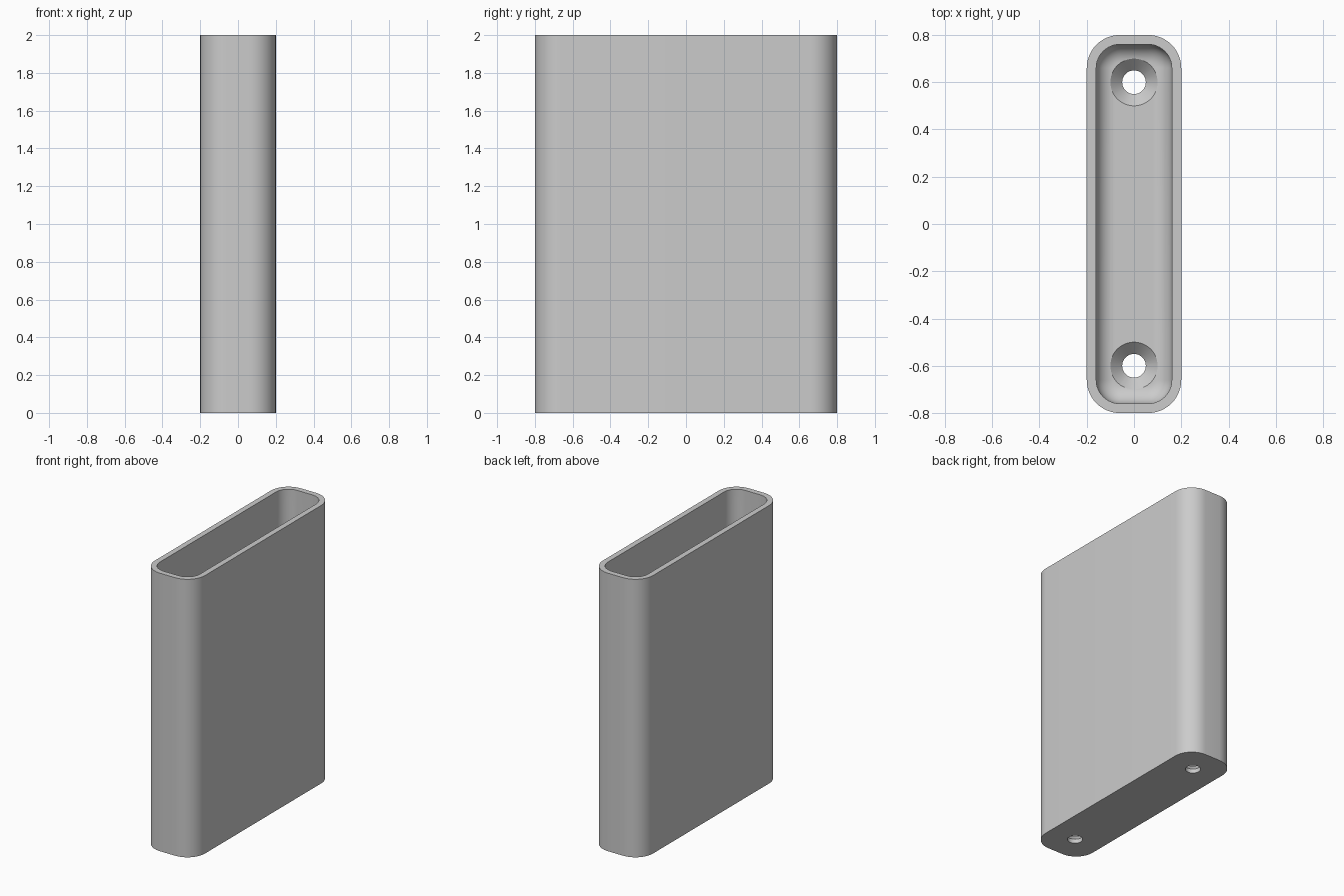
import bpy, bmesh, math

if "Cube" in bpy.data.objects:
    bpy.data.objects.remove(bpy.data.objects["Cube"])

HALF_X, HALF_Y, HEIGHT = 0.2, 0.8, 2.0
CORNER, WALL, FLOOR, FILLET = 0.14, 0.04, 0.08, 0.08
STEPS = 12

grey = bpy.data.materials.new("plain grey")
grey.use_nodes = True
grey.diffuse_color = (0.6, 0.6, 0.6, 1)
grey.node_tree.nodes["Principled BSDF"].inputs["Base Color"].default_value = (0.6, 0.6, 0.6, 1)


def rounded_loop(inset, z):
    """Rounded rectangle outline, moved inwards by inset."""
    r = CORNER - inset
    points = []
    for quarter, (sx, sy) in enumerate([(1, 1), (-1, 1), (-1, -1), (1, -1)]):
        for i in range(STEPS + 1):
            a = (quarter + i / STEPS) * math.pi / 2
            points.append((sx * (HALF_X - CORNER) + r * math.cos(a),
                           sy * (HALF_Y - CORNER) + r * math.sin(a), z))
    return points


def circle(radius, z, y, sides=48):
    return [(radius * math.cos(i * math.tau / sides),
             y + radius * math.sin(i * math.tau / sides), z) for i in range(sides)]


def skin(name, loops):
    """Join successive outlines with faces and cap both ends."""
    bm = bmesh.new()
    rings = [[bm.verts.new(p) for p in loop] for loop in loops]
    n = len(rings[0])
    for a, b in zip(rings, rings[1:]):
        for i in range(n):
            j = (i + 1) % n
            bm.faces.new((a[i], a[j], b[j], b[i]))
    bm.faces.new(rings[0][::-1])
    bm.faces.new(rings[-1])
    bmesh.ops.recalc_face_normals(bm, faces=bm.faces)
    mesh = bpy.data.meshes.new(name)
    bm.to_mesh(mesh)
    bm.free()
    mesh.materials.append(grey)
    obj = bpy.data.objects.new(name, mesh)
    bpy.context.collection.objects.link(obj)
    return obj


# Open-topped holder: outer wall, rim, inner wall, filleted floor
loops = [rounded_loop(0, 0), rounded_loop(0, HEIGHT), rounded_loop(WALL, HEIGHT)]
for i in range(STEPS + 1):
    a = i / STEPS * math.pi / 2
    loops.append(rounded_loop(WALL + FILLET * (1 - math.cos(a)),
                              FLOOR + FILLET * (1 - math.sin(a))))
holder = skin("holder", loops)
bpy.context.view_layer.objects.active = holder
holder.select_set(True)

# Countersunk screw holes through the floor
for label, y in (("front", -0.6), ("back", 0.6)):
    cutter = skin(label + "_hole_cutter", [
        circle(0.05, -0.1, y), circle(0.05, FLOOR - 0.05, y),
        circle(0.1, FLOOR, y), circle(0.1, FLOOR + 0.05, y)])
    cutter.hide_render = True
    cut = holder.modifiers.new(label + "_hole", 'BOOLEAN')
    cut.operation = 'DIFFERENCE'
    cut.solver = 'EXACT'
    cut.object = cutter
    bpy.ops.object.modifier_apply(modifier=cut.name)
    bpy.data.objects.remove(cutter)

bpy.ops.object.shade_smooth_by_angle(angle=math.radians(30))
